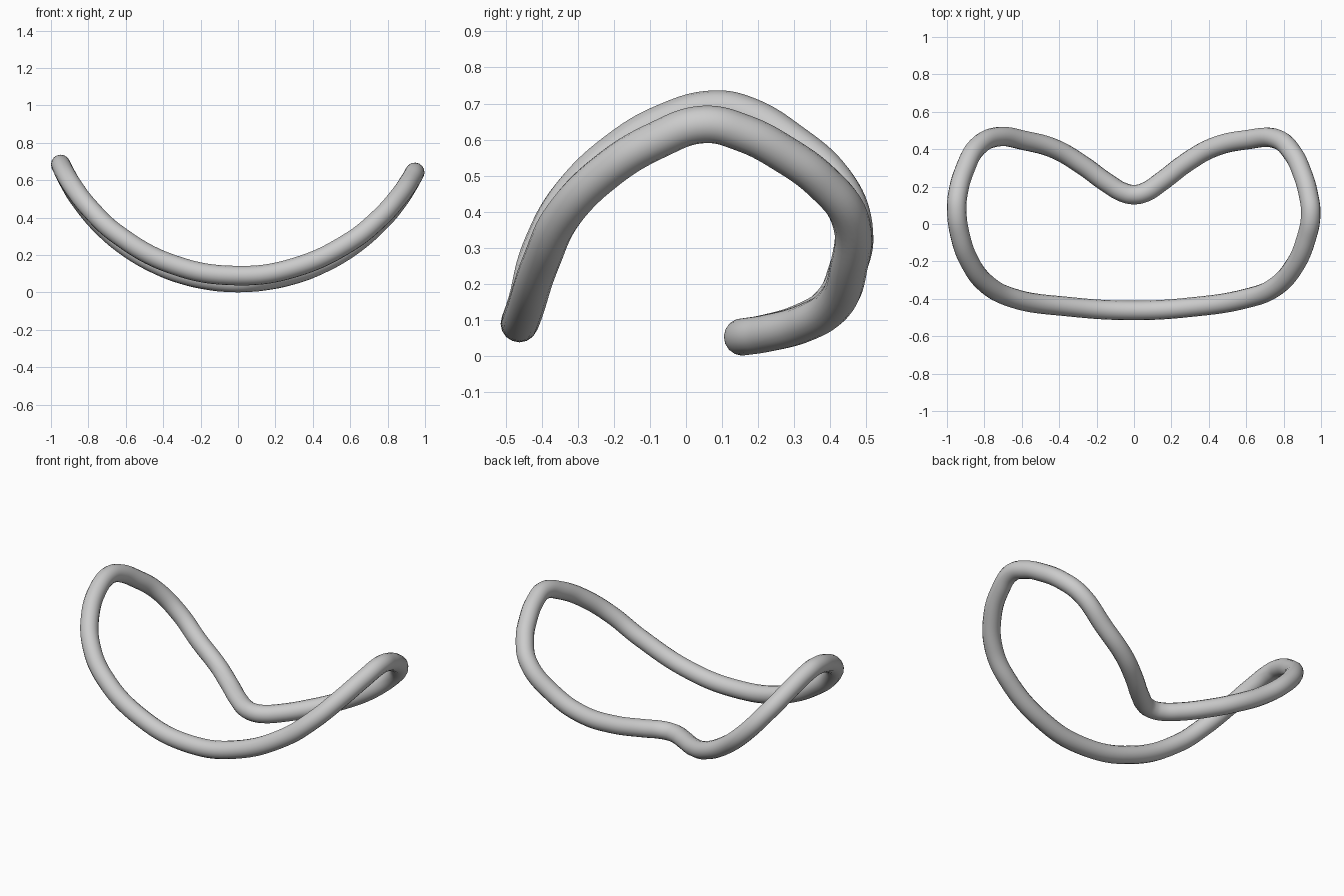
import bpy
from math import sqrt

if "Cube" in bpy.data.objects:
    bpy.data.objects.remove(bpy.data.objects["Cube"])

RADIUS = 0.052

# Plan outline of the ring (x, y), counter-clockwise from front centre
plan = [
    (0, -.462), (.3, -.445), (.6, -.398), (.75, -.34), (.86, -.22), (.92, -.08),
    (.945, .05), (.932, .16), (.9, .27), (.85, .375), (.77, .452), (.6, .45),
    (.42, .408), (.28, .328), (.14, .222), (.06, .17), (0, .157),
    (-.06, .17), (-.14, .217), (-.28, .318), (-.42, .40), (-.58, .445),
    (-.73, .466), (-.84, .41), (-.905, .29), (-.94, .17), (-.948, .08),
    (-.93, -.06), (-.88, -.2), (-.79, -.32), (-.65, -.395), (-.35, -.442),
]


def height(x, y):
    """The ring is draped along a circular arc; its left end is a little higher."""
    tip = 0.644 if x > 0 else 0.68
    low = 0.09 if y < 0 else 0.053
    if abs(x) > 0.85:
        t = min(max((y + 0.25) / 0.6, 0), 1)
        low = 0.09 - 0.037 * t
    rise = tip - low
    r = (0.946 ** 2 + rise ** 2) / (2 * rise)
    return low + r - sqrt(r * r - x * x)


# Closed smooth path with a round profile
curve = bpy.data.curves.new("bent_ring", "CURVE")
curve.dimensions = "3D"
curve.bevel_depth = RADIUS
curve.bevel_resolution = 6
curve.resolution_u = 8
spline = curve.splines.new("BEZIER")
spline.bezier_points.add(len(plan) - 1)
for point, (x, y) in zip(spline.bezier_points, plan):
    point.co = (x, y, height(x, y))
    point.handle_left_type = point.handle_right_type = "AUTO"
spline.use_cyclic_u = True

# Turn the path into a smooth tube mesh
ring = bpy.data.objects.new("bent_ring", curve)
bpy.context.collection.objects.link(ring)
bpy.context.view_layer.objects.active = ring
ring.select_set(True)
bpy.ops.object.convert(target="MESH")
bpy.ops.object.shade_smooth()
